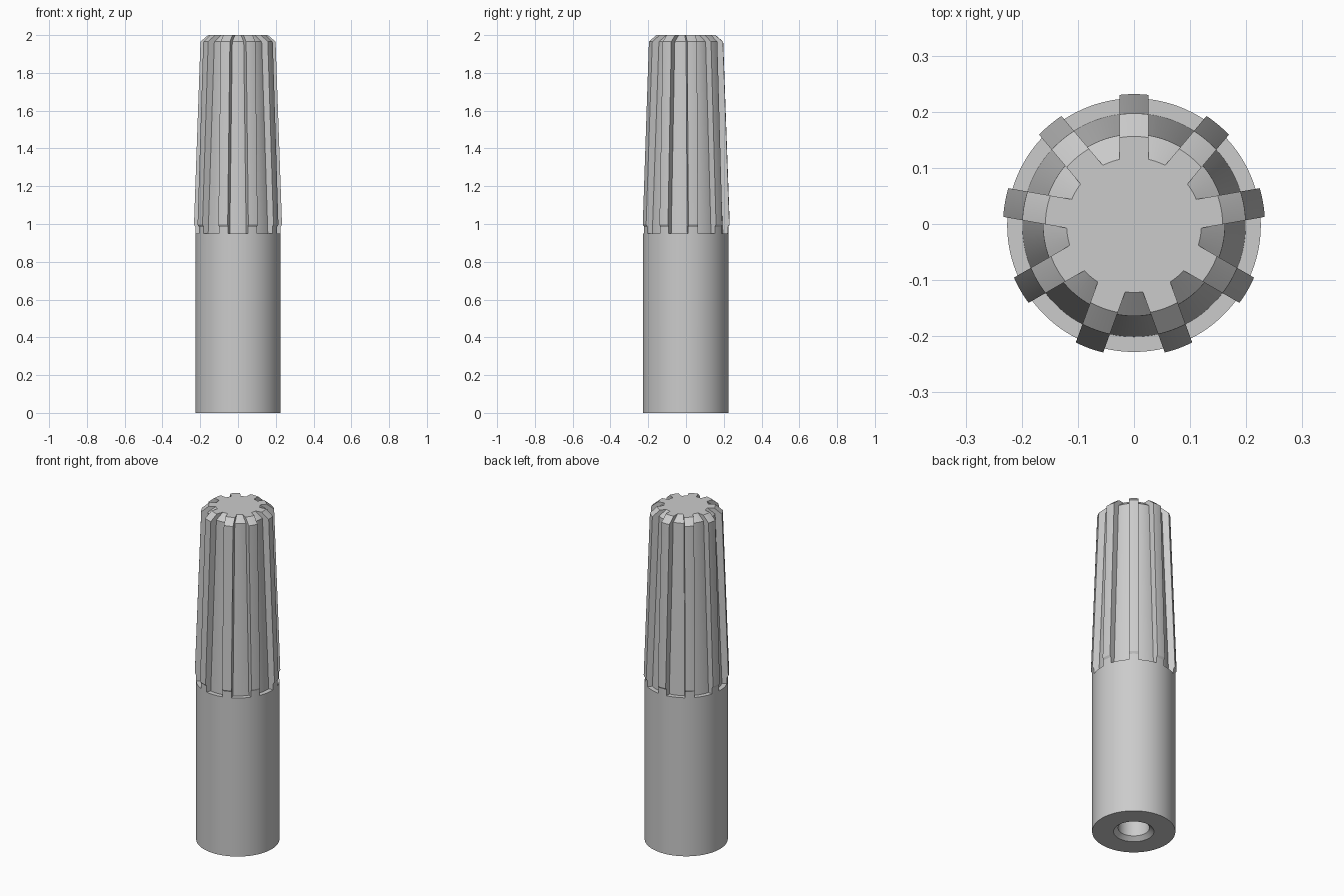
import bpy, bmesh
from math import sin, cos, asin, radians, pi

if "Cube" in bpy.data.objects:
    bpy.data.objects.remove(bpy.data.objects["Cube"])

RIBS = 9
HALF_RIB = 0.026
OUTER = 0.28
AXIS_Y = -0.002

grey = bpy.data.materials.new("plain grey")
grey.use_nodes = True
grey.diffuse_color = (0.6, 0.6, 0.6, 1)
grey.node_tree.nodes["Principled BSDF"].inputs["Base Color"].default_value = (0.6, 0.6, 0.6, 1)


def make_object(name, bm):
    bmesh.ops.recalc_face_normals(bm, faces=bm.faces)
    mesh = bpy.data.meshes.new(name)
    bm.to_mesh(mesh)
    bm.free()
    mesh.materials.append(grey)
    obj = bpy.data.objects.new(name, mesh)
    bpy.context.collection.objects.link(obj)
    return obj


def lathe(name, profile, steps):
    """Revolve (radius, height) points around the z axis."""
    bm = bmesh.new()
    verts = [bm.verts.new((r, 0, z)) for r, z in profile]
    edges = [bm.edges.new(pair) for pair in zip(verts, verts[1:])]
    bmesh.ops.spin(bm, geom=verts + edges, cent=(0, 0, 0), axis=(0, 0, 1),
                   angle=2 * pi, steps=steps)
    bmesh.ops.remove_doubles(bm, verts=bm.verts, dist=1e-5)
    return make_object(name, bm)


def add_groove(bm, middle, levels, arc_steps=8):
    """Closed wedge that leaves ribs of constant width on both sides."""
    def arc(radius, z, flip):
        spread = pi / RIBS - asin(HALF_RIB / radius)
        angles = [middle + flip * spread * (2 * i / arc_steps - 1)
                  for i in range(arc_steps + 1)]
        return [bm.verts.new((radius * cos(a), radius * sin(a), z)) for a in angles]

    loops = [arc(r, z, 1) + arc(OUTER, z, -1) for r, z in levels]
    for low, high in zip(loops, loops[1:]):
        for i in range(len(low)):
            j = (i + 1) % len(low)
            bm.faces.new((low[i], low[j], high[j], high[i]))
    bm.faces.new(loops[0])
    bm.faces.new(loops[-1])


# Handle: drilled cylinder with a wider tapered grip and chamfered top
handle = lathe("ribbed_handle", [
    (0, 0.6), (0.085, 0.6), (0.085, 0.022), (0.11, 0),
    (0.226, 0), (0.226, 0.985), (0.2335, 0.997),
    (0.199, 1.965), (0.158, 2), (0, 2)], 144)

# Grooves between the ribs
bm = bmesh.new()
for k in range(RIBS):
    add_groove(bm, radians(90) + (2 * k + 1) * pi / RIBS,
               [(0.199, 0.95), (0.162, 1.965), (0.12, 2), (0.096, 2.02)])
cutter = make_object("groove_cutter", bm)
cutter.hide_render = True

cut = handle.modifiers.new("grooves", "BOOLEAN")
cut.operation = "DIFFERENCE"
cut.solver = "EXACT"
cut.object = cutter

bpy.ops.object.select_all(action="DESELECT")
handle.select_set(True)
bpy.context.view_layer.objects.active = handle
bpy.ops.object.modifier_apply(modifier=cut.name)
bpy.data.objects.remove(cutter)
bpy.ops.object.shade_smooth_by_angle(angle=radians(20))
handle.location.y = AXIS_Y
